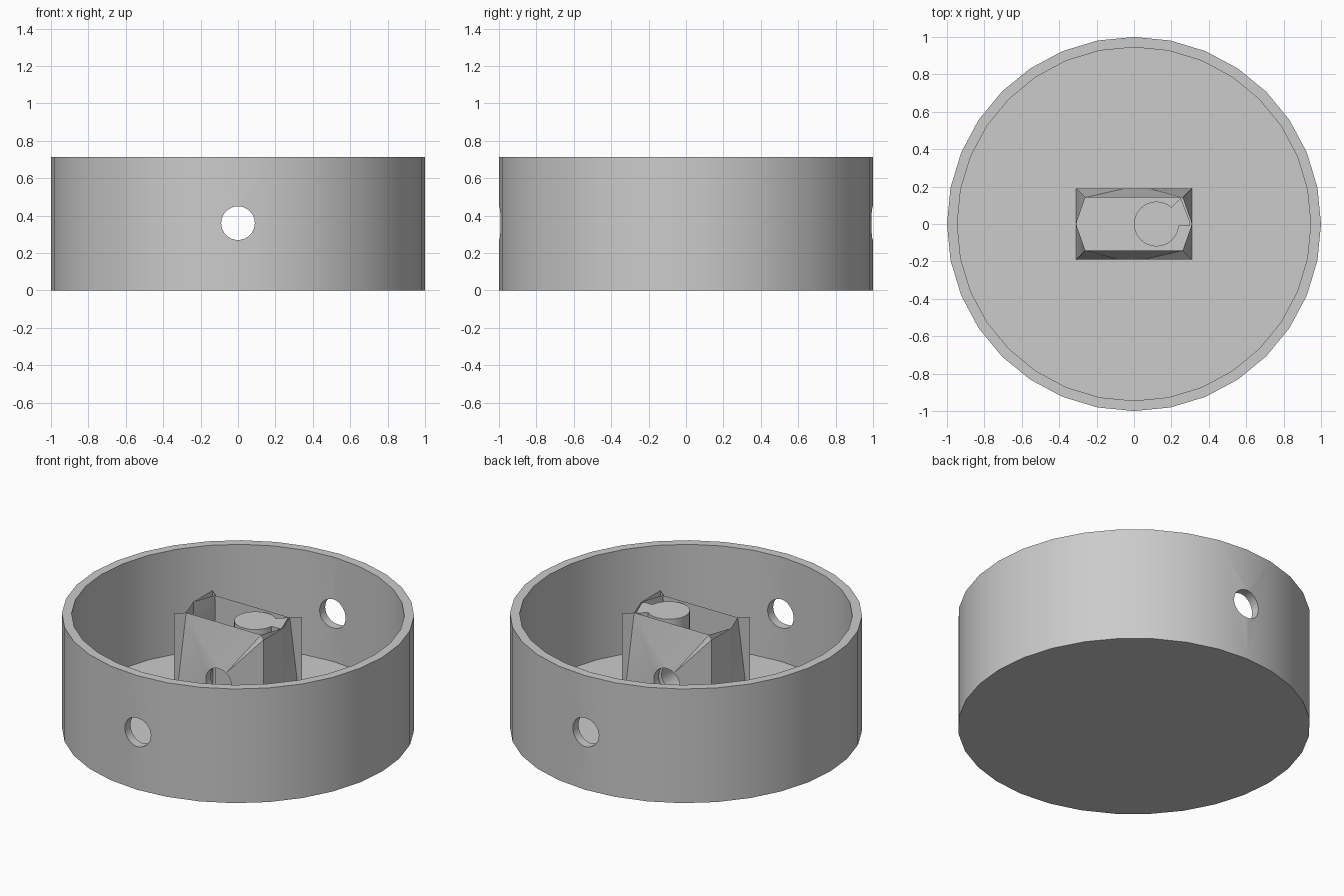
import bpy, bmesh
from math import sin, cos, pi, radians
from mathutils import Vector

old = bpy.data.objects.get("Cube")
if old:
    bpy.data.objects.remove(old, do_unlink=True)

H = 0.715          # overall height
FLOOR = 0.06       # floor thickness
HOLE_Z, HOLE_R = 0.36, 0.09

grey = bpy.data.materials.new("plain grey")
grey.use_nodes = True
grey.diffuse_color = (0.6, 0.6, 0.6, 1)
grey.node_tree.nodes["Principled BSDF"].inputs["Base Color"].default_value = (0.6, 0.6, 0.6, 1)


def cylinder(name, r, z0, z1, x=0, sides=32):
    bpy.ops.mesh.primitive_cylinder_add(vertices=sides, radius=r, depth=z1 - z0,
                                        location=(x, 0, (z0 + z1) / 2))
    ob = bpy.context.object
    ob.name = name
    ob.data.materials.append(grey)
    return ob


def cut(ob, cutter):
    cutter.hide_render = True
    mod = ob.modifiers.new("cut", 'BOOLEAN')
    mod.operation = 'DIFFERENCE'
    mod.object = cutter
    bpy.ops.object.select_all(action='DESELECT')
    bpy.context.view_layer.objects.active = ob
    ob.select_set(True)
    bpy.ops.object.modifier_apply(modifier=mod.name)
    bpy.data.objects.remove(cutter, do_unlink=True)


def cross_hole():
    ob = cylinder("hole_cutter", HOLE_R, -1.2, 1.2)
    ob.location = (0, 0, HOLE_Z)
    ob.rotation_euler = (radians(90), 0, 0)
    return ob


def smooth(ob):
    bpy.ops.object.select_all(action='DESELECT')
    bpy.context.view_layer.objects.active = ob
    ob.select_set(True)
    bpy.ops.object.shade_smooth_by_angle(angle=radians(30))


# Round cup with a hole through front and back walls
cup = cylinder("cup", 1.0, 0, H)
cut(cup, cylinder("cup_cutter", 0.945, FLOOR, H + 0.2))
cut(cup, cross_hole())
smooth(cup)

# Upright post inside the central housing
post = cylinder("post", 0.12, FLOOR - 0.01, H - 0.005, x=0.12)
cut(post, cross_hole())
smooth(post)

# Central housing: sloped, folded sheet walls, repeated by a half turn
bm = bmesh.new()
OX, OY, IX, IY = 0.31, 0.19, 0.26, 0.142
TOP = H - 0.003


def face(points, turn):
    bm.faces.new([bm.verts.new((x * turn, y * turn, z)) for x, y, z in points])


def ring(y, n=32):
    return [(HOLE_R * cos(2 * pi * i / n), y, HOLE_Z + HOLE_R * sin(2 * pi * i / n))
            for i in range(n)]


def fan(pts, anchors, turn):
    """Fill between a hole and corner points, each serving angles up to its limit."""
    n = len(pts)
    prev = anchors[-1][1]
    for i in range(n):
        a = 360 * (i + 0.5) / n
        corner = next(p for limit, p in anchors if a < limit)
        if corner != prev:
            face([pts[i], prev, corner], turn)
        face([pts[i], corner, pts[(i + 1) % n]], turn)
        prev = corner


for t in (1, -1):
    low_l, low_r = (-OX, -OY, FLOOR), (OX, -OY, FLOOR)
    top_l, top_r = (-OX, -OY, TOP), (OX, -OY, TOP)
    in_l, in_r = (-IX, -IY, TOP), (IX, -IY, TOP)
    # long wall, outer sheet
    outer, inner = ring(-OY), ring(-IY)
    fan(outer, [(20, low_r), (60, top_r), (80, in_r), (180, in_l),
                (270, low_l), (360, low_r)], t)
    # long wall, pocket side
    pl, pr = (-IX, -IY, FLOOR), (IX, -IY, FLOOR)
    fan(inner, [(20, pr), (90, in_r), (180, in_l), (270, pl), (360, pr)], t)
    # sleeve of the hole
    for i in range(len(outer)):
        j = (i + 1) % len(outer)
        face([outer[i], outer[j], inner[j], inner[i]], t)
    # corner fin
    face([low_l, top_l, in_l], t)
    # short wall: upright half, then folded-in half
    mid, mid_low = (OX, 0, TOP), (OX, 0, FLOOR)
    back_low, back_in = (OX, OY, FLOOR), (IX, IY, TOP)
    face([low_r, mid_low, mid, top_r], t)
    face([mid, mid_low, back_in], t)
    face([mid_low, back_low, back_in], t)
    face([in_r, low_r, mid_low], t)
    face([in_r, mid_low, mid], t)

bmesh.ops.remove_doubles(bm, verts=bm.verts, dist=0.0005)
bmesh.ops.recalc_face_normals(bm, faces=bm.faces)
mesh = bpy.data.meshes.new("housing")
bm.to_mesh(mesh)
bm.free()
mesh.materials.append(grey)
housing = bpy.data.objects.new("housing", mesh)
bpy.context.collection.objects.link(housing)
smooth(housing)

# Web joining the post to the housing wall
bm = bmesh.new()
outline = [(0.19, -0.01), (0.30, -0.01), (0.30, 0.01), (0.25, 0.14), (0.19, 0.08)]
base = bm.faces.new([bm.verts.new((x, y, FLOOR - 0.01)) for x, y in outline])
up = bmesh.ops.extrude_face_region(bm, geom=[base])["geom"]
bmesh.ops.translate(bm, vec=Vector((0, 0, H - FLOOR + 0.005)),
                    verts=[v for v in up if isinstance(v, bmesh.types.BMVert)])
bmesh.ops.recalc_face_normals(bm, faces=bm.faces)
mesh = bpy.data.meshes.new("post_web")
bm.to_mesh(mesh)
bm.free()
mesh.materials.append(grey)
bpy.context.collection.objects.link(bpy.data.objects.new("post_web", mesh))
